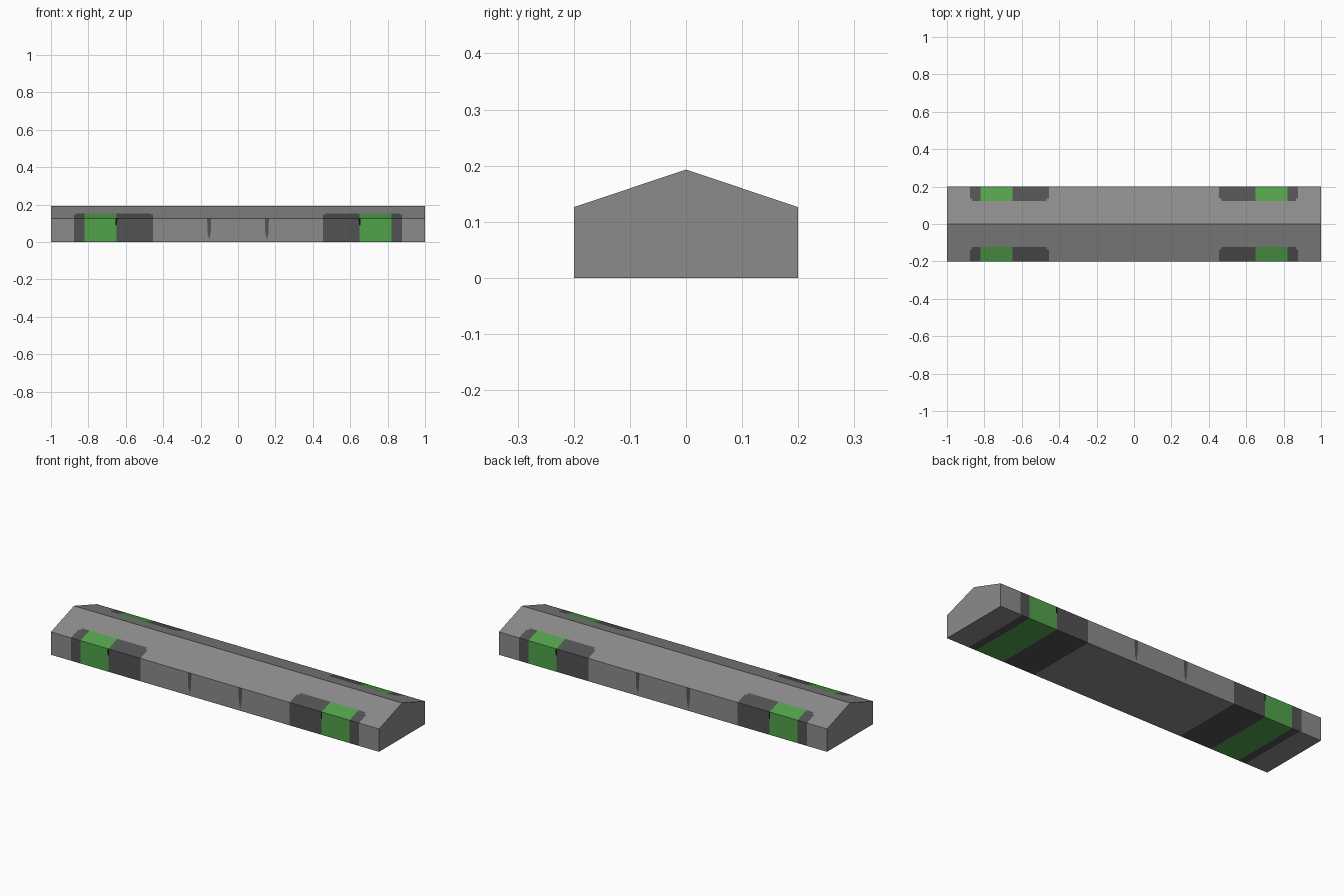
import bpy, bmesh

if "Cube" in bpy.data.objects:
    bpy.data.objects.remove(bpy.data.objects["Cube"])

def mat(name, rgb):
    m = bpy.data.materials.new(name)
    m.diffuse_color = (*rgb, 1)
    m.use_nodes = True
    m.node_tree.nodes["Principled BSDF"].inputs["Base Color"].default_value = m.diffuse_color
    return m

GREY = mat("grey", (0.26, 0.26, 0.26))
DARK = mat("dark grey", (0.085, 0.085, 0.085))
GREEN = mat("green", (0.085, 0.36, 0.07))
BLACK = mat("black", (0.004, 0.004, 0.004))

W, EAVE, RIDGE = 0.2, 0.126, 0.193

def roof_z(y):
    return RIDGE - (RIDGE - EAVE) * abs(y) / W

def finish(name, bm, mats):
    me = bpy.data.meshes.new(name)
    bm.to_mesh(me)
    bm.free()
    for m in mats:
        me.materials.append(m)
    ob = bpy.data.objects.new(name, me)
    bpy.context.collection.objects.link(ob)
    return ob

# Gabled beam: pentagon section swept through the stripe stations
roof = [W, 0.137, 0.122, 0, -0.122, -0.137, -W]
section = [(-W, 0), (W, 0)] + [(y, roof_z(y)) for y in roof]
half = [0.455, 0.468, 0.65, 0.82, 0.865, 0.878, 1.0]
stations = [-x for x in reversed(half)] + half

def stripe(x, y, z):
    """Material index from the face centre."""
    x, y = abs(x), abs(y)
    bottom = z < 0.001
    if not bottom and y < 0.122:
        return 0
    if 0.65 < x < 0.82:
        return 2
    if not 0.455 < x < 0.878:
        return 0
    # rounded stripe corners on the roof, narrower outer strip underneath
    if x > 0.865 and (bottom or y < 0.137):
        return 0
    if x < 0.468 and 0.122 < y < 0.137:
        return 0
    return 1

bm = bmesh.new()
rings = [[bm.verts.new((x, y, z)) for y, z in section] for x in stations]
n = len(section)
for a, b in zip(rings, rings[1:]):
    for i in range(n):
        j = (i + 1) % n
        f = bm.faces.new((a[i], a[j], b[j], b[i]))
        f.material_index = stripe(*f.calc_center_median())
bm.faces.new(rings[0])
bm.faces.new(rings[-1])
bmesh.ops.recalc_face_normals(bm, faces=bm.faces)
finish("beam", bm, [GREY, DARK, GREEN])

# Thin marks on both long walls
def wall_mark(name, outline, material):
    bm = bmesh.new()
    for side in (-1, 1):
        for sx in (-1, 1):
            f = bm.faces.new([bm.verts.new((sx * x, side * (W + 0.0008), z)) for x, z in outline])
            f.normal_update()
            if f.normal.y * side < 0:
                f.normal_flip()
    finish(name, bm, [material])

wall_mark("wall_scuff", [(0.154, 0.012), (0.163, 0.05), (0.165, 0.126),
                         (0.143, 0.126), (0.146, 0.05)], DARK)
wall_mark("stripe_nick", [(0.647, 0.086), (0.654, 0.092), (0.654, 0.126), (0.645, 0.126)], BLACK)
